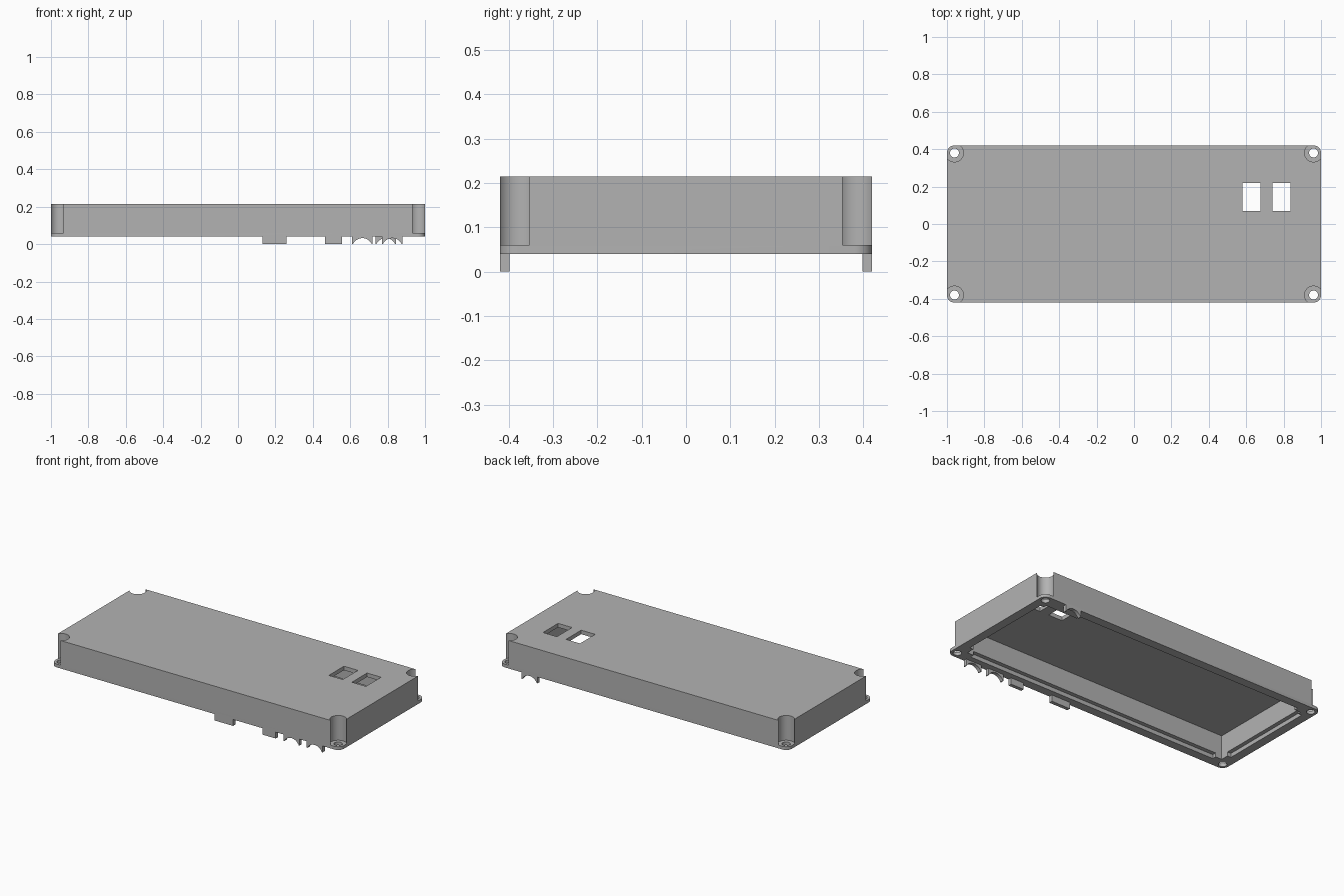
import bpy, bmesh
from math import sin, cos, pi, sqrt

old = bpy.data.objects.get("Cube")
if old:
    bpy.data.objects.remove(old)

HX, HY = 1.0, 0.42          # half length and half depth
BASE, FLANGE, TOP = 0.04, 0.06, 0.215
SCREW_X, SCREW_Y = 0.96, 0.38

grey = bpy.data.materials.new("plain grey")
grey.use_nodes = True
colour = (0.45, 0.45, 0.45, 1)
grey.diffuse_color = colour
grey.node_tree.nodes["Principled BSDF"].inputs["Base Color"].default_value = colour


def prism(name, points, direction):
    """Extrude a closed outline along a direction."""
    bm = bmesh.new()
    face = bm.faces.new([bm.verts.new(p) for p in points])
    grown = bmesh.ops.extrude_face_region(bm, geom=[face])["geom"]
    bmesh.ops.translate(bm, vec=direction,
                        verts=[v for v in grown if isinstance(v, bmesh.types.BMVert)])
    bmesh.ops.recalc_face_normals(bm, faces=bm.faces)
    mesh = bpy.data.meshes.new(name)
    bm.to_mesh(mesh)
    bm.free()
    mesh.materials.append(grey)
    obj = bpy.data.objects.new(name, mesh)
    bpy.context.collection.objects.link(obj)
    return obj


def box(name, x0, x1, y0, y1, z0, z1):
    outline = [(x0, y0, z0), (x1, y0, z0), (x1, y1, z0), (x0, y1, z0)]
    return prism(name, outline, (0, 0, z1 - z0))


def cylinder(name, x, y, r, z0, z1, n=48):
    ring = [(x + r * cos(2 * pi * i / n), y + r * sin(2 * pi * i / n), z0) for i in range(n)]
    return prism(name, ring, (0, 0, z1 - z0))


def select_only(obj):
    bpy.ops.object.select_all(action='DESELECT')
    obj.select_set(True)
    bpy.context.view_layer.objects.active = obj


def cut(target, cutter):
    mod = target.modifiers.new("cut", 'BOOLEAN')
    mod.operation, mod.solver, mod.object = 'DIFFERENCE', 'EXACT', cutter
    select_only(target)
    bpy.ops.object.modifier_apply(modifier=mod.name)
    bpy.data.objects.remove(cutter)


# Cover: rounded slab
outline = []
for quarter, (sx, sy) in enumerate([(1, 1), (-1, 1), (-1, -1), (1, -1)]):
    for i in range(9):
        a = (quarter + i / 8) * pi / 2
        outline.append((sx * SCREW_X + 0.04 * cos(a), sy * SCREW_Y + 0.04 * sin(a), BASE))
cover = prism("cover", outline, (0, 0, TOP - BASE))

# Hollow inside, open at the bottom
cut(cover, box("cavity", -0.92, 0.92, -0.34, 0.34, -0.1, 0.19))

# Shallow seat along the inner rim, left solid at the corners
LEDGE = BASE + 0.025
for s in (-1, 1):
    xs = sorted((s * 0.945, s * 0.9))
    cut(cover, box("end_seat", *xs, -0.29, 0.32, -0.1, LEDGE))
    ys = sorted((s * 0.365, s * 0.32))
    cut(cover, box("side_seat", -0.877, 0.877 if s < 0 else 0.7, *ys, -0.1, LEDGE))

# Corner screw recesses and holes
for sx in (-1, 1):
    for sy in (-1, 1):
        cut(cover, cylinder("recess", sx * SCREW_X, sy * SCREW_Y, 0.048, FLANGE, 0.4))
        cut(cover, cylinder("hole", sx * SCREW_X, sy * SCREW_Y, 0.024, -0.1, 0.3))

# Two windows in the top
for x in (0.58, 0.74):
    cut(cover, box("window", x, x + 0.097, 0.07, 0.22, 0.15, 0.4))

select_only(cover)
bpy.ops.object.shade_smooth_by_angle()

# Square tabs under the front edge
box("wide_tab", 0.13, 0.26, -HY, -HY + 0.022, 0, BASE)
box("narrow_tab", 0.465, 0.555, -HY, -HY + 0.022, 0, BASE)


# Tabs with an arched underside for cables
def arched_tab(name, x, y):
    half, r, drop = 0.055, 0.055, 0.023
    chord = sqrt(r * r - drop * drop)
    pts = [(x - half, y, 0), (x - half, y, BASE), (x + half, y, BASE), (x + half, y, 0)]
    for i in range(17):
        dx = chord * cos(pi * i / 16)
        pts.append((x + dx, y, sqrt(r * r - dx * dx) - drop))
    return prism(name, pts, (0, 0.022, 0))


arched_tab("front_cable_tab_inner", 0.665, -HY)
arched_tab("front_cable_tab_outer", 0.825, -HY)
arched_tab("back_cable_tab", 0.79, HY - 0.022)
